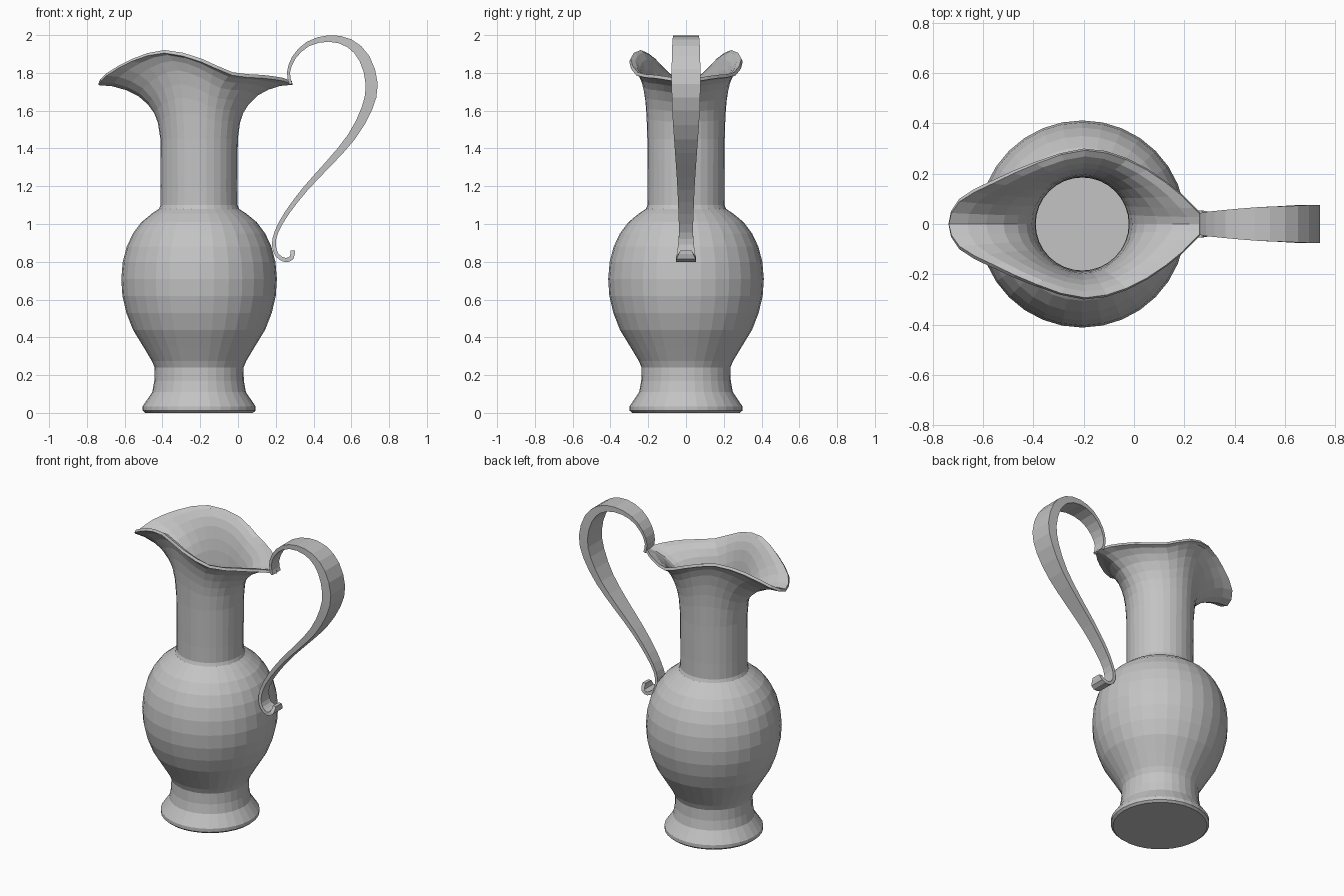
import bpy, bmesh, math
from mathutils import Vector

if "Cube" in bpy.data.objects:
    bpy.data.objects.remove(bpy.data.objects["Cube"])

CX, SIDES = -0.206, 32

grey = bpy.data.materials.new("plain grey")
grey.diffuse_color = (0.55, 0.55, 0.55, 1)
grey.use_nodes = True
grey.node_tree.nodes["Principled BSDF"].inputs["Base Color"].default_value = grey.diffuse_color


def spline(pts, i, t):
    """Catmull-Rom between pts[i] and pts[i+1]."""
    n = len(pts)
    p0, p1, p2, p3 = (Vector(pts[max(0, min(n - 1, k))]) for k in (i - 1, i, i + 1, i + 2))
    return 0.5 * (2 * p1 + (p2 - p0) * t + (2 * p0 - 5 * p1 + 4 * p2 - p3) * t * t
                  + (3 * p1 - p0 - 3 * p2 + p3) * t ** 3)


def finish(bm, name):
    me = bpy.data.meshes.new(name)
    bm.to_mesh(me)
    bm.free()
    me.materials.append(grey)
    ob = bpy.data.objects.new(name, me)
    bpy.context.collection.objects.link(ob)
    return ob


def bridge(bm, rings):
    for a, b in zip(rings, rings[1:]):
        n = len(a)
        for i in range(n):
            k = (i + 1) % n
            bm.faces.new((a[i], a[k], b[k], b[i]))


# Turned body: foot, belly and neck (radius, height)
profile = [(0.285, 0), (0.299, 0.012), (0.299, 0.035), (0.275, 0.07), (0.248, 0.11),
           (0.237, 0.17), (0.235, 0.24), (0.25, 0.275), (0.295, 0.35), (0.35, 0.44),
           (0.385, 0.53), (0.406, 0.62), (0.412, 0.71), (0.404, 0.80), (0.383, 0.88),
           (0.35, 0.95), (0.305, 1.01), (0.25, 1.055), (0.212, 1.08), (0.204, 1.10),
           (0.203, 1.20), (0.204, 1.32), (0.205, 1.45)]

# Lip outline on one side, from the handle round to the spout
half = [(0.288, 0, 1.737), (0.24, 0.07, 1.757), (0.13, 0.168, 1.772), (-0.03, 0.263, 1.787),
        (-0.2, 0.30, 1.86), (-0.39, 0.248, 1.905), (-0.56, 0.175, 1.862),
        (-0.695, 0.10, 1.785), (-0.738, 0, 1.735)]
loop = [(x, -y, z) for x, y, z in half[-2:0:-1]]
outline = loop[-1:] + half + loop + half[:2]
step = SIDES // 16
rim = [spline(outline, 1 + i // step, (i % step) / step) for i in range(SIDES)]

bm = bmesh.new()
dirs = [Vector((math.cos(a), math.sin(a), 0)) for a in
        (2 * math.pi * i / SIDES for i in range(SIDES))]
rings = [[bm.verts.new(Vector((CX, 0, z)) + d * r) for d in dirs] for r, z in profile]

# Flared lip: blend from neck ring to lip outline (outward share, upward share)
neck = [v.co.copy() for v in rings[-1]]
for f, g in [(0.04, 0.3), (0.1, 0.48), (0.2, 0.64), (0.36, 0.8), (0.56, 0.91),
             (0.78, 0.98), (1, 1)]:
    rings.append([bm.verts.new((a.x + (b.x - a.x) * f, a.y + (b.y - a.y) * f,
                                a.z + (b.z - a.z) * g)) for a, b in zip(neck, rim)])
bridge(bm, rings)
bm.faces.new(rings[0][::-1])
body = finish(bm, "pitcher_body")
wall = body.modifiers.new("wall", 'SOLIDIFY')
wall.thickness = 0.018
wall.offset = -1

# Handle: ribbon along a curve (x, z, thickness, half width)
path = [(0.28, 1.74, 0.016, 0.04), (0.267, 1.80, 0.016, 0.042), (0.295, 1.88, 0.02, 0.048),
        (0.37, 1.953, 0.026, 0.056), (0.48, 1.982, 0.034, 0.066), (0.59, 1.957, 0.046, 0.071),
        (0.67, 1.875, 0.058, 0.075), (0.708, 1.74, 0.064, 0.076), (0.682, 1.61, 0.056, 0.073),
        (0.60, 1.46, 0.044, 0.063), (0.48, 1.32, 0.034, 0.053), (0.36, 1.19, 0.028, 0.045),
        (0.26, 1.06, 0.024, 0.04), (0.204, 0.96, 0.02, 0.037), (0.19, 0.89, 0.02, 0.042),
        (0.207, 0.835, 0.02, 0.048), (0.25, 0.809, 0.022, 0.054), (0.284, 0.822, 0.024, 0.05),
        (0.29, 0.86, 0.022, 0.03)]
pts = [spline(path, i, t) for i in range(len(path) - 1) for t in (0, 0.5)] + [Vector(path[-1])]
bm = bmesh.new()
rings = []
for i, p in enumerate(pts):
    a, b = pts[max(0, i - 1)], pts[min(len(pts) - 1, i + 1)]
    n = Vector((a[1] - b[1], 0, b[0] - a[0])).normalized() * p[2] / 2
    c = Vector((p[0], 0, p[1]))
    w = Vector((0, p[3], 0))
    rings.append([bm.verts.new(q) for q in (c + n + w, c + n - w, c - n - w, c - n + w)])
bridge(bm, rings)
bm.faces.new(rings[0])
bm.faces.new(rings[-1])
bmesh.ops.recalc_face_normals(bm, faces=bm.faces[:])
finish(bm, "handle")
